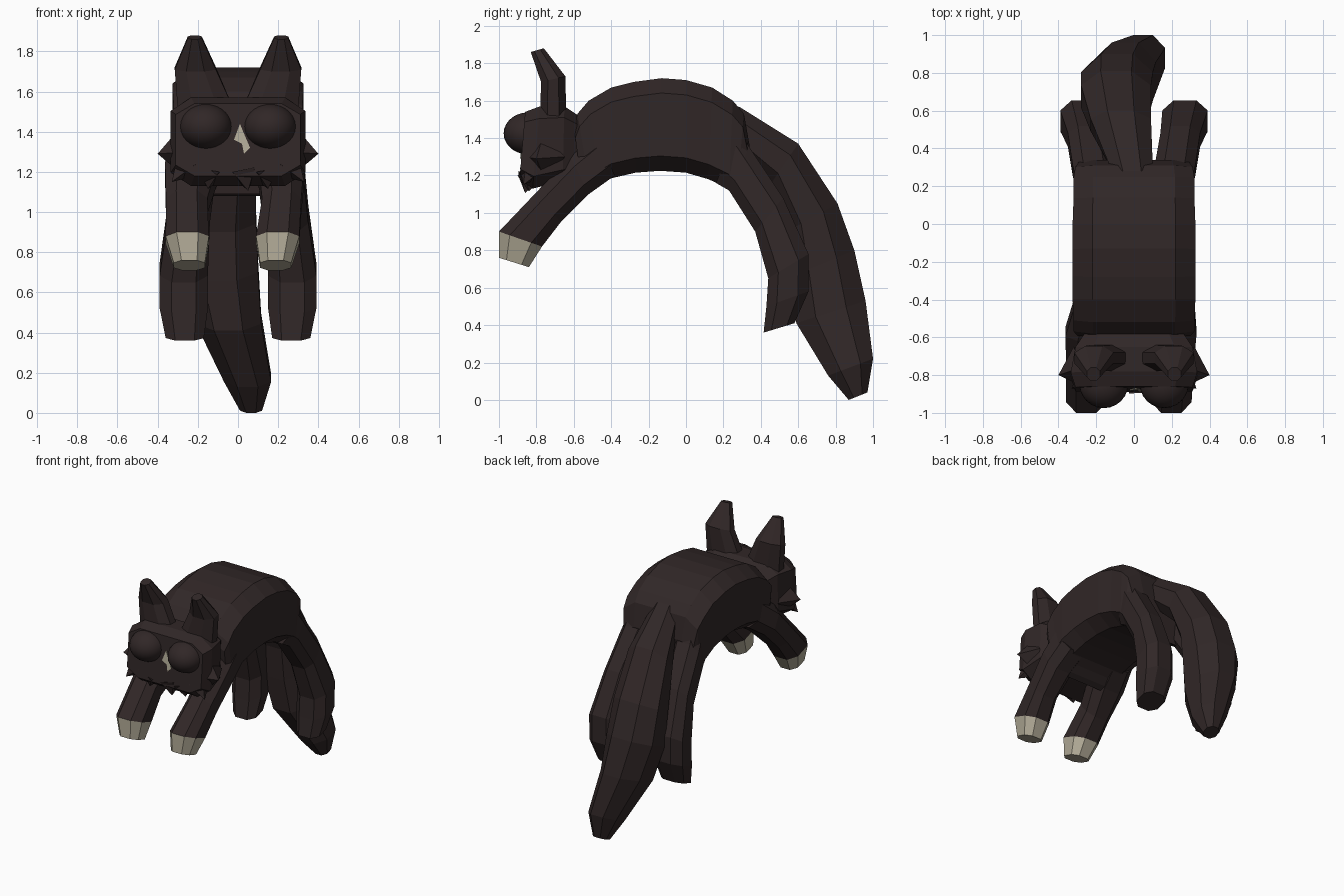
import bpy, bmesh, math
from mathutils import Vector


def material(name, rgb):
    m = bpy.data.materials.new(name)
    m.diffuse_color = (*rgb, 1)
    return m


FUR = material("dark fur", (0.030, 0.020, 0.020))
CREAM = material("cream", (0.46, 0.42, 0.32))


def finish(name, bm, mats=(FUR,)):
    bmesh.ops.recalc_face_normals(bm, faces=bm.faces)
    me = bpy.data.meshes.new(name)
    bm.to_mesh(me)
    bm.free()
    for m in mats:
        me.materials.append(m)
    ob = bpy.data.objects.new(name, me)
    bpy.context.collection.objects.link(ob)
    return ob


def limb(name, rings, cut=0.25, side=1, tip_cream=False):
    """Eight-sided tube; ring = (y, z outer edge, y, z inner edge, x min, x max)."""
    bm = bmesh.new()
    loops = []
    shape = [(cut, 0), (1 - cut, 0), (1, cut), (1, 1 - cut),
             (1 - cut, 1), (cut, 1), (0, 1 - cut), (0, cut)]
    for y0, z0, y1, z1, x0, x1 in rings:
        loops.append([bm.verts.new((side * (x0 + (x1 - x0) * u),
                                    y0 + (y1 - y0) * v, z0 + (z1 - z0) * v))
                      for u, v in shape])
    bm.faces.new(loops[0])
    for k, (a, b) in enumerate(zip(loops, loops[1:])):
        for i in range(8):
            j = (i + 1) % 8
            f = bm.faces.new((a[i], a[j], b[j], b[i]))
            f.material_index = int(tip_cream and k == len(loops) - 2)
    end = bm.faces.new(loops[-1])
    end.material_index = int(tip_cream)
    return finish(name, bm, (FUR, CREAM) if tip_cream else (FUR,))


def spike(name, base, tip, radius):
    """Four-sided fur tuft pointing from base to tip."""
    bm = bmesh.new()
    base, tip = Vector(base), Vector(tip)
    rot = (tip - base).to_track_quat('Z', 'Y')
    ring = [bm.verts.new(base + rot @ Vector((radius * math.cos(a), radius * math.sin(a), 0)))
            for a in (i * math.pi / 2 for i in range(4))]
    top = bm.verts.new(tip)
    bm.faces.new(ring)
    for i in range(4):
        bm.faces.new((ring[i], ring[(i + 1) % 4], top))
    return finish(name, bm)


# Arched body
limb("body", [
    (-0.60, 1.46, -0.55, 1.09, -0.30, 0.30),
    (-0.58, 1.53, -0.51, 1.11, -0.32, 0.32),
    (-0.52, 1.60, -0.46, 1.15, -0.32, 0.32),
    (-0.40, 1.67, -0.40, 1.185, -0.325, 0.325),
    (-0.28, 1.70, -0.27, 1.215, -0.325, 0.325),
    (-0.13, 1.72, -0.14, 1.225, -0.325, 0.325),
    (0.00, 1.71, 0.00, 1.215, -0.325, 0.325),
    (0.14, 1.67, 0.12, 1.18, -0.32, 0.32),
    (0.25, 1.60, 0.23, 1.13, -0.32, 0.32),
    (0.31, 1.53, 0.27, 1.09, -0.31, 0.31),
    (0.34, 1.36, 0.29, 1.08, -0.29, 0.29)], cut=0.16)

# Curved tail, swinging sideways
limb("tail", [
    (0.28, 1.57, 0.30, 1.30, -0.12, 0.10),
    (0.60, 1.37, 0.45, 1.15, -0.23, 0.09),
    (0.81, 1.05, 0.54, 0.90, -0.28, 0.09),
    (0.90, 0.80, 0.56, 0.66, -0.28, 0.10),
    (0.96, 0.53, 0.59, 0.41, -0.21, 0.115),
    (1.00, 0.22, 0.76, 0.13, -0.07, 0.165),
    (0.97, 0.04, 0.87, 0.00, 0.01, 0.12)], cut=0.28)

# Legs on both sides
for side, label in ((1, "right"), (-1, "left")):
    s = 0.0 if side == 1 else 0.055
    limb("front_leg_" + label, [
        (-0.48, 1.42, -0.38, 1.20, 0.08, 0.32),
        (-0.62, 1.30, -0.52, 1.10, 0.10, 0.33 + s * 0.6),
        (-0.80, 1.11, -0.67, 0.95, 0.12 + s * 0.6, 0.315 + s * 0.8),
        (-1.00, 0.90, -0.77, 0.82, 0.09 + s, 0.305 + s),
        (-1.00, 0.76, -0.84, 0.71, 0.11 + s, 0.265 + s)],
        side=side, tip_cream=True)
    limb("rear_leg_" + label, [
        (0.28, 1.46, 0.16, 1.16, 0.10, 0.31),
        (0.34, 1.35, 0.23, 1.12, 0.11, 0.325),
        (0.52, 1.08, 0.37, 0.90, 0.14, 0.35),
        (0.655, 0.78, 0.44, 0.65, 0.15, 0.39),
        (0.655, 0.58, 0.43, 0.50, 0.15, 0.39),
        (0.58, 0.41, 0.415, 0.36, 0.17, 0.36)], side=side)

# Head with a sloping chin
limb("head", [
    (-0.56, 1.51, -0.57, 1.20, -0.25, 0.25),
    (-0.65, 1.57, -0.66, 1.17, -0.31, 0.31),
    (-0.78, 1.57, -0.82, 1.13, -0.335, 0.335),
    (-0.86, 1.54, -0.89, 1.18, -0.31, 0.31)], cut=0.15)

for side, label in ((1, "right"), (-1, "left")):
    # Ears lean forward at the tip
    limb("ear_" + label, [
        (-0.64, 1.51, -0.78, 1.51, 0.02, 0.30),
        (-0.645, 1.73, -0.775, 1.70, 0.11, 0.315),
        (-0.76, 1.88, -0.83, 1.86, 0.18, 0.25)], side=side, cut=0.28)
    # Cheek and jaw tufts
    spike("cheek_tuft_" + label, (side * 0.28, -0.76, 1.30), (side * 0.40, -0.80, 1.29), 0.12)
    spike("jaw_tuft_" + label, (side * 0.25, -0.82, 1.24), (side * 0.33, -0.87, 1.15), 0.08)
    spike("chin_tuft_" + label, (side * 0.13, -0.83, 1.20), (side * 0.15, -0.84, 1.115), 0.08)
    # Large round eyes
    bm = bmesh.new()
    bmesh.ops.create_uvsphere(bm, u_segments=24, v_segments=14, radius=1)
    for v in bm.verts:
        v.co = (v.co.x * 0.13 + side * 0.16, v.co.y * 0.13 - 0.845, v.co.z * 0.112 + 1.425)
    for f in bm.faces:
        f.smooth = True
    finish("eye_" + label, bm)
spike("chin_tuft_middle", (0.03, -0.84, 1.20), (0.05, -0.86, 1.105), 0.08)

# Small pale nose plate lying on the face
bm = bmesh.new()
outline = [(0.01, 1.44), (-0.02, 1.36), (0.02, 1.34), (0.03, 1.29), (0.06, 1.32), (0.03, 1.39)]
front = [bm.verts.new((x, -0.866 - 0.083 * (1.54 - z), z)) for x, z in outline]
back = [bm.verts.new(v.co + Vector((0, 0.008, 0))) for v in front]
bm.faces.new(front)
bm.faces.new(back[::-1])
for i in range(6):
    j = (i + 1) % 6
    bm.faces.new((front[i], back[i], back[j], front[j]))
finish("nose", bm, (CREAM,))
